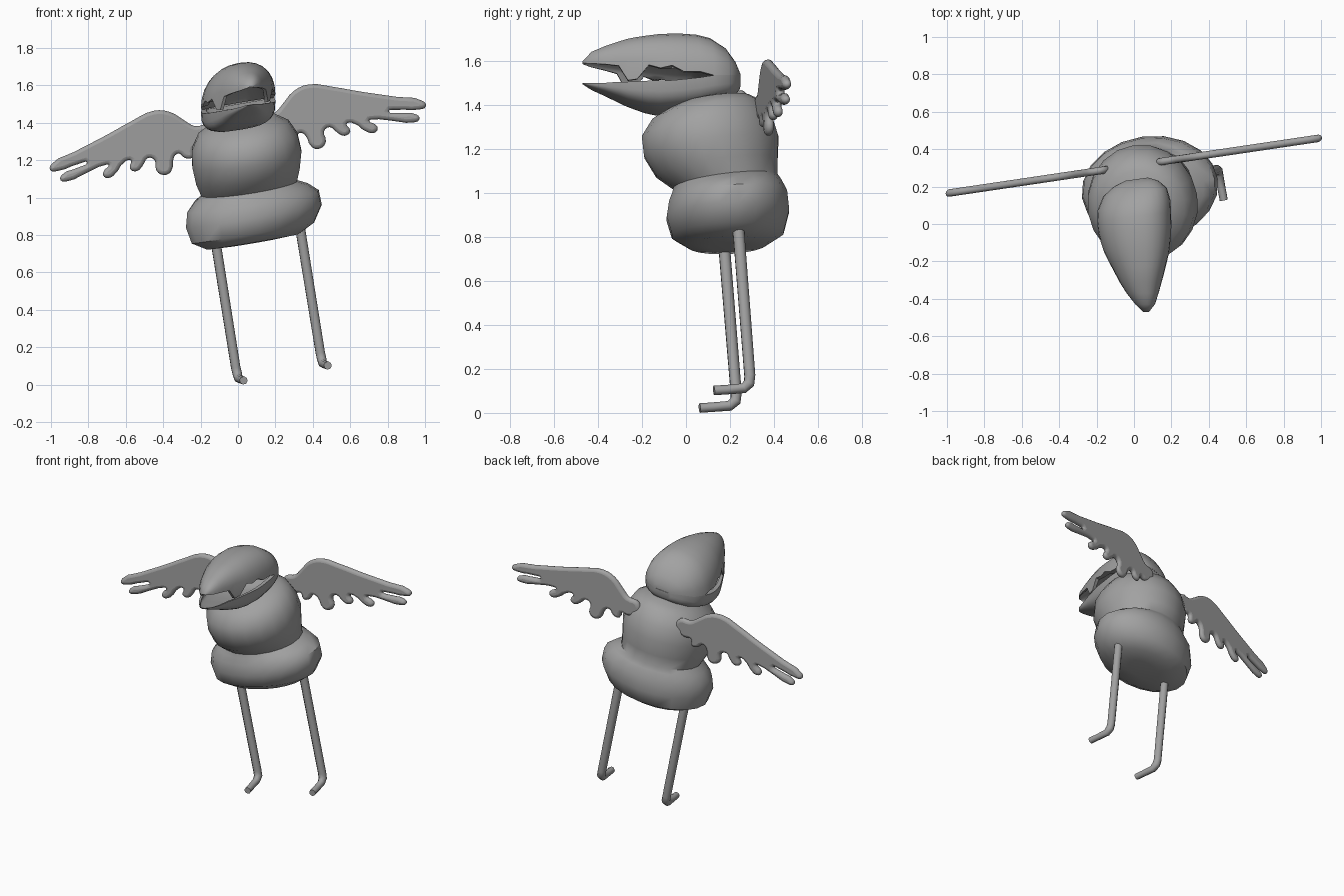
import bpy, bmesh, math
from mathutils import Vector, Matrix

if "Cube" in bpy.data.objects:
    bpy.data.objects.remove(bpy.data.objects["Cube"])

ROLL = math.radians(9.65)   # whole bird leans sideways
YAW = math.radians(8)       # and turns slightly
TAN_ROLL, TAN_YAW = math.tan(ROLL), math.tan(YAW)

grey = bpy.data.materials.new("plain_grey")
grey.diffuse_color = (0.36, 0.36, 0.36, 1)
grey.use_nodes = True
grey.node_tree.nodes["Principled BSDF"].inputs["Base Color"].default_value = grey.diffuse_color


def finish(ob, angle=45, matrix=None):
    bpy.ops.object.select_all(action='DESELECT')
    ob.select_set(True)
    bpy.context.view_layer.objects.active = ob
    if ob.type == 'CURVE':
        bpy.ops.object.convert(target='MESH')
        ob = bpy.context.object
    if matrix:
        ob.data.transform(matrix)
    ob.data.materials.clear()
    ob.data.materials.append(grey)
    bpy.ops.object.shade_smooth_by_angle(angle=math.radians(angle))
    return ob


def loft(name, rings, angle=45):
    """Skin a list of equal closed rings and cap both ends."""
    bm = bmesh.new()
    loops = [[bm.verts.new(p) for p in ring] for ring in rings]
    n = len(loops[0])
    for a, b in zip(loops, loops[1:]):
        for i in range(n):
            j = (i + 1) % n
            bm.faces.new((a[i], a[j], b[j], b[i]))
    bm.faces.new(loops[0])
    bm.faces.new(loops[-1])
    bmesh.ops.recalc_face_normals(bm, faces=bm.faces)
    me = bpy.data.meshes.new(name)
    bm.to_mesh(me)
    bm.free()
    ob = bpy.data.objects.new(name, me)
    bpy.context.collection.objects.link(ob)
    return finish(ob, angle)


# Body: wide hip roll, waist and round chest (cx, cy, cz, rx, ry, pitch)
body_rings = [
    (.08, .19, .757, .12, .08, 0), (.08, .19, .763, .25, .18, 0),
    (.08, .19, .81, .335, .255, 0), (.085, .19, .90, .372, .28, .02),
    (.08, .19, .98, .36, .27, .06), (.07, .185, 1.025, .31, .25, .09),
    (.06, .18, 1.05, .262, .24, .1), (.053, .14, 1.115, .283, .28, .12),
    (.047, .115, 1.21, .298, .31, .13), (.036, .095, 1.30, .288, .30, .14),
    (.03, .095, 1.375, .245, .25, .15), (.03, .12, 1.42, .17, .17, .12),
    (.02, .12, 1.44, .06, .06, .1)]
tilt = Matrix.Rotation(YAW, 3, 'Z') @ Matrix.Rotation(-ROLL, 3, 'Y')
rings = []
for cx, cy, cz, rx, ry, pitch in body_rings:
    ring = []
    for i in range(20):
        a = math.tau * i / 20
        dy = ry * math.sin(a)
        ring.append(Vector((cx, cy, cz)) +
                    tilt @ Vector((rx * math.cos(a), dy, pitch * dy)))
    rings.append(ring)
loft("body", rings)

# Head: (y, crown, toothed upper edge, lower edge, chin, half width, centre x)
head = [
    (-.47, 1.597, 1.590, 1.500, 1.495, .015, .065),
    (-.43, 1.640, 1.588, 1.500, 1.472, .052, .060),
    (-.37, 1.665, 1.585, 1.500, 1.447, .085, .047),
    (-.31, 1.685, 1.578, 1.505, 1.420, .112, .037),
    (-.27, 1.697, 1.512, 1.505, 1.402, .128, .033),
    (-.23, 1.705, 1.518, 1.507, 1.388, .143, .028),
    (-.18, 1.712, 1.582, 1.510, 1.372, .162, .022),
    (-.13, 1.718, 1.568, 1.510, 1.363, .177, .015),
    (-.08, 1.720, 1.580, 1.512, 1.363, .187, .010),
    (-.03, 1.720, 1.552, 1.517, 1.365, .195, .005),
    (.04, 1.715, 1.552, 1.525, 1.375, .198, 0),
    (.10, 1.700, 1.535, 1.535, 1.390, .195, 0),
    (.17, 1.655, 1.535, 1.535, 1.410, .170, .005),
    (.215, 1.595, 1.535, 1.535, 1.435, .120, .010),
    (.24, 1.545, 1.520, 1.520, 1.465, .060, .015)]


def jaw(name, upper):
    rings, n = [], 14
    for y, crown, tooth, low, chin, hw, cx in head:
        drop = TAN_ROLL * hw
        t = min(1, (y + .47) / .57)
        edge = (tooth if upper else low) - drop
        mid = (1.59 - .055 * t if upper else low) - drop
        if upper and y > .23:
            mid = edge
        far = crown if upper else chin
        power = .9 if upper else .6
        arch = .35 if y < .1 else .02      # mouth cavity closes at the back
        ring = []
        # outer skin, then the arched mouth lining back again
        for sx, sz, order in ((1, 1, range(n + 1)), (.86, arch, range(n, -1, -1))):
            for i in order:
                a = math.pi * i / n
                c, s = math.cos(a), max(0, math.sin(a))
                dx = hw * sx * math.copysign(abs(c) ** power, c)
                z = edge if i in (0, n) else mid + (far - mid) * sz * s ** power
                ring.append(Vector((cx + dx, y + TAN_YAW * dx * t, z + TAN_ROLL * dx)))
        rings.append(ring)
    loft(name, rings, 50)


jaw("upper_head", True)
jaw("lower_jaw", False)

# Wings: feathered outline in the front plane, mirrored about the leaning axis
outline = [
    (.13, 1.36), (.135, 1.43), (.20, 1.45), (.245, 1.50), (.30, 1.565),
    (.38, 1.60), (.50, 1.588), (.65, 1.562), (.85, 1.533), (.985, 1.512),
    (1.0, 1.49), (.97, 1.476), (.85, 1.474), (.80, 1.462), (.86, 1.447),
    (.955, 1.438), (.965, 1.42), (.94, 1.407), (.82, 1.416), (.72, 1.422),
    (.695, 1.412), (.74, 1.378), (.735, 1.355), (.70, 1.352), (.61, 1.405),
    (.575, 1.395), (.595, 1.355), (.57, 1.335), (.535, 1.35), (.49, 1.382),
    (.455, 1.355), (.465, 1.30), (.44, 1.268), (.40, 1.272), (.36, 1.34),
    (.325, 1.35), (.30, 1.315), (.265, 1.305), (.245, 1.345), (.20, 1.335)]
PIVOT = 1.32
# local x runs along the swept wing line, local y points up
SWEEP = Matrix(((1, 0, 0, 0), (.148, 0, -1, .312), (0, 1, 0, PIVOT), (0, 0, 0, 1)))


def wing(name, mirrored):
    cu = bpy.data.curves.new(name, 'CURVE')
    cu.dimensions = '2D'
    cu.fill_mode = 'BOTH'
    cu.bevel_depth = .02
    cu.bevel_resolution = 2
    cu.offset = -.015
    cu.resolution_u = 3
    sp = cu.splines.new('BEZIER')
    sp.bezier_points.add(len(outline) - 1)
    sp.use_cyclic_u = True
    c, s = math.cos(2 * ROLL), math.sin(2 * ROLL)
    for bp, (x, z) in zip(sp.bezier_points, outline):
        v = z - PIVOT
        if mirrored:
            x, v = -c * x - s * v, -s * x + c * v
        bp.co = (x, v, 0)
        bp.handle_left_type = bp.handle_right_type = 'AUTO'
    ob = bpy.data.objects.new(name, cu)
    bpy.context.collection.objects.link(ob)
    finish(ob, 60, SWEEP)


wing("right_wing", False)
wing("left_wing", True)


# Legs: thin tubes with a bent ankle and a single forward toe
def leg(name, points):
    cu = bpy.data.curves.new(name, 'CURVE')
    cu.dimensions = '3D'
    cu.bevel_depth = .028
    cu.bevel_resolution = 2
    cu.use_fill_caps = True
    sp = cu.splines.new('POLY')
    sp.points.add(len(points) - 1)
    for p, (x, y, z, r) in zip(sp.points, points):
        p.co = (x, y, z, 1)
        p.radius = r
    ob = bpy.data.objects.new(name, cu)
    bpy.context.collection.objects.link(ob)
    finish(ob, 50)


leg("left_leg", [
    (-.135, .165, .86, 1), (-.012, .228, .09, .95), (-.003, .225, .055, .95),
    (.003, .198, .032, .85), (.018, .12, .026, .78), (.03, .062, .022, .78)])
leg("right_leg", [
    (.322, .233, .90, 1), (.440, .290, .17, .95), (.448, .287, .135, .95),
    (.454, .262, .112, .85), (.468, .19, .106, .78), (.48, .127, .102, .78)])
